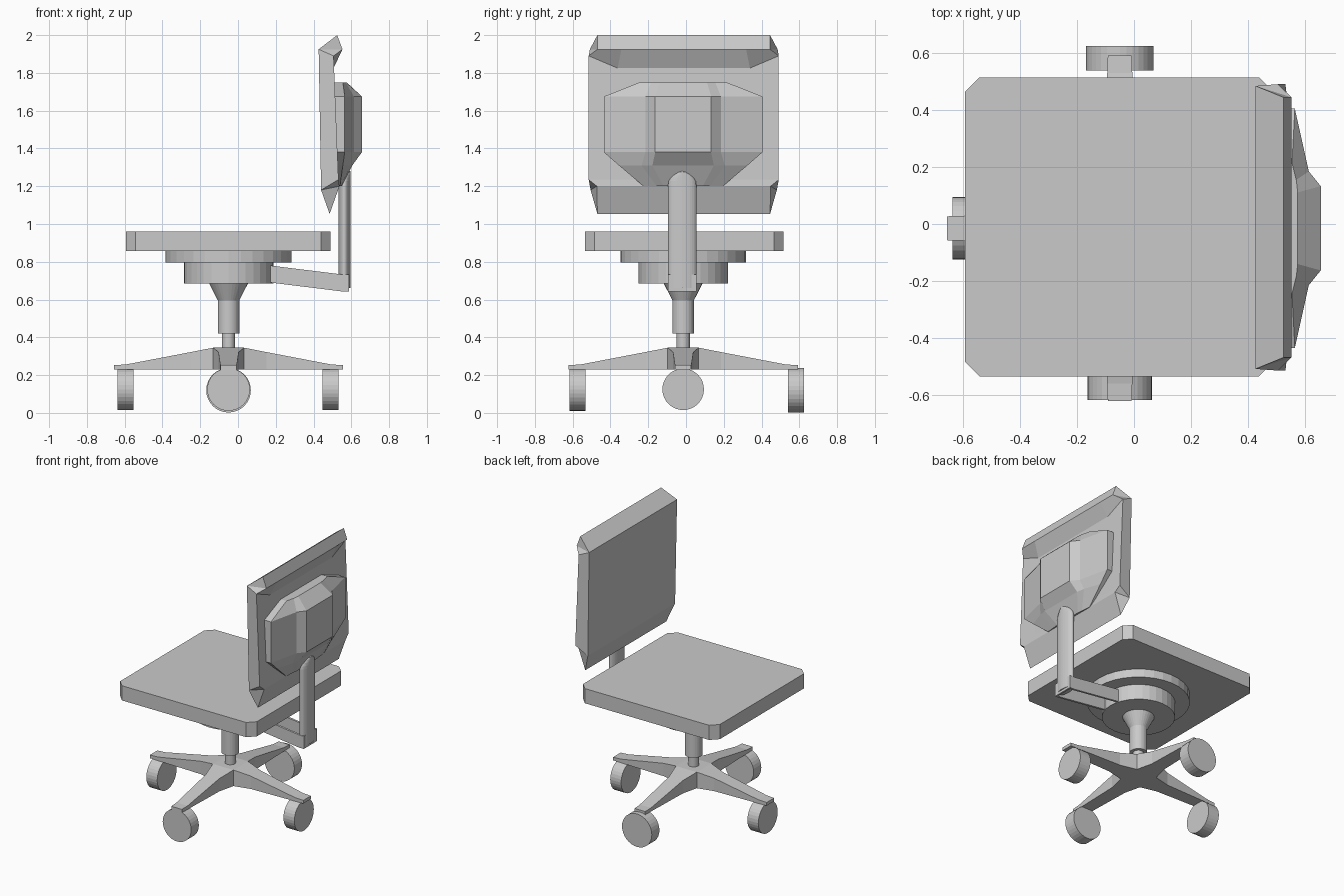
import bpy, bmesh, math
from mathutils import Matrix, Vector

cube = bpy.data.objects.get("Cube")
if cube:
    bpy.data.objects.remove(cube, do_unlink=True)

grey = bpy.data.materials.new("plain_grey")
grey.use_nodes = True
COLOR = (0.59, 0.59, 0.59, 1)
grey.diffuse_color = COLOR
grey.node_tree.nodes["Principled BSDF"].inputs["Base Color"].default_value = COLOR

CX, CY = -0.05, -0.015   # axis of the column


def loft(name, rings, matrix=Matrix(), caps=None):
    """Skin a list of equal-length point rings and cap both ends."""
    bm = bmesh.new()
    loops = [[bm.verts.new(matrix @ Vector(p)) for p in ring] for ring in rings]
    for a, b in zip(loops, loops[1:]):
        for i in range(len(a)):
            j = (i + 1) % len(a)
            bm.faces.new((a[i], a[j], b[j], b[i]))
    for loop in (loops[0], loops[-1]):
        for cap in caps or [range(len(loop))]:
            bm.faces.new([loop[i] for i in cap])
    bmesh.ops.recalc_face_normals(bm, faces=bm.faces)
    mesh = bpy.data.meshes.new(name)
    bm.to_mesh(mesh)
    bm.free()
    mesh.materials.append(grey)
    bpy.context.collection.objects.link(bpy.data.objects.new(name, mesh))


def ellipse(x, y, z, rx, ry, n=32):
    return [(x + rx * math.cos(2 * math.pi * i / n),
             y + ry * math.sin(2 * math.pi * i / n), z) for i in range(n)]


def turned(name, profile):
    """Round part on the column axis from (radius, height) pairs."""
    loft(name, [ellipse(CX, CY, z, r, r) for r, z in profile])


def box(name, lo, hi):
    loft(name, [[(lo[0], lo[1], z), (hi[0], lo[1], z),
                 (hi[0], hi[1], z), (lo[0], hi[1], z)] for z in (lo[2], hi[2])])


# Seat cushion with clipped corners
x0, x1, y0, y1, c = -0.593, 0.489, -0.535, 0.515, 0.05
outline = [(x0 + c, y0), (x1 - c, y0), (x1, y0 + c), (x1, y1 - c),
           (x1 - c, y1), (x0 + c, y1), (x0, y1 - c), (x0, y0 + c)]
loft("seat", [[(x, y, z) for x, y in outline] for z in (0.856, 0.961)])

# Swivel plates and gas column
turned("upper_swivel_plate", [(0.333, 0.796), (0.333, 0.856)])
turned("lower_swivel_plate", [(0.237, 0.686), (0.237, 0.796)])
turned("column_sleeve", [(0.057, 0.42), (0.057, 0.596), (0.103, 0.686)])
turned("column_rod", [(0.035, 0.33), (0.035, 0.42)])

# Star base: hub, four tapered legs and drum wheels
HUB = 0.082
box("base_hub", (CX - HUB, CY - HUB, 0.23), (CX + HUB, CY + HUB, 0.345))
# side: angle, wheel distance, wheel radius, wheel height
sides = {"back": (0, 0.54, 0.11, 0.125), "left": (90, 0.598, 0.118, 0.12),
         "front": (180, 0.545, 0.11, 0.125), "right": (270, 0.56, 0.113, 0.124)}
for side, (angle, dist, radius, height) in sides.items():
    place = Matrix.Translation((CX, CY, 0)) @ Matrix.Rotation(math.radians(angle), 4, 'Z')
    sections = [(HUB, HUB, 0.345), (0.2, 0.054, 0.322),
                (0.545, 0.044, 0.256), (0.607, 0.042, 0.253)]
    loft(side + "_leg", [[(s, -w, 0.23), (s, w, 0.23), (s, w, top), (s, -w, top)]
                         for s, w, top in sections], place)
    turn = place @ Matrix.Translation((dist, 0, height)) @ Matrix.Rotation(math.pi / 2, 4, 'Y')
    loft(side + "_wheel", [ellipse(0, 0, z, radius, radius) for z in (-0.043, 0.043)], turn)

# Sloping support arm: two thin rails joined by an end wall
PY = -0.02   # middle of the support post
for name, ya in (("arm_right_rail", PY - 0.075), ("arm_left_rail", PY + 0.06)):
    yb = ya + 0.015
    loft(name, [[(x, ya, z), (x, yb, z), (x, yb, z + 0.09), (x, ya, z + 0.09)]
                for x, z in ((0.14, 0.694), (0.55, 0.643), (0.585, 0.643))])
box("arm_end_wall", (0.575, PY - 0.075, 0.643), (0.587, PY + 0.075, 0.733))

# Oval support post, rounded off across its top
rings = [ellipse(0.563, PY, 0.66, 0.032, 0.075)]
for step in range(0, 86, 17):
    a = math.radians(step)
    rings.append(ellipse(0.563, PY, 1.205 + 0.075 * math.sin(a),
                         0.032, 0.075 * math.cos(a)))
loft("support_post", rings)

# Backrest slab: side profile with outer and inner half widths and the rise of
# the inner point; the back is dished below a top rim with clipped corners
profile = [(0.485, 1.053, 0.457, 0.33, 0), (0.44, 1.18, 0.493, 0.36, 0),
           (0.427, 1.925, 0.497, 0.36, 0), (0.525, 2.0, 0.457, 0.33, 0),
           (0.553, 1.925, 0.457, 0.33, 0), (0.506, 1.89, 0.503, 0.35, -0.065),
           (0.532, 1.235, 0.503, 0.36, 0), (0.537, 1.2, 0.46, 0.33, 0)]
rings = []
for s in (-1, 1):
    outer = [(x, -0.012 + s * w, z) for x, z, w, v, rise in profile]
    inner = [(x, -0.012 + s * v, z + rise) for x, z, w, v, rise in profile]
    rings += [outer, inner] if s < 0 else [inner, outer]
loft("backrest", rings,
     caps=[(0, 1, 7), (1, 6, 7), (1, 2, 5, 6), (2, 4, 5), (2, 3, 4)])

# Faceted cover behind the backrest: height, half width, middle width, depths
levels = [(1.2, 0.21, 0.14, 0.54, 0.545, 0.55),
          (1.31, 0.34, 0.22, 0.555, 0.595, 0.605),
          (1.38, 0.42, 0.2, 0.565, 0.614, 0.656),
          (1.675, 0.42, 0.2, 0.565, 0.614, 0.656),
          (1.75, 0.23, 0.17, 0.555, 0.57, 0.575)]
rings = []
for z, w, m, d0, d1, d2 in levels:
    half = [(0.49, w), (d0, w), (d1, m), (d2, m * 0.74)]
    ring = half + [(x, -y) for x, y in reversed(half)]
    rings.append([(x, y - 0.015, z) for x, y in ring])
loft("rear_cover", rings)
